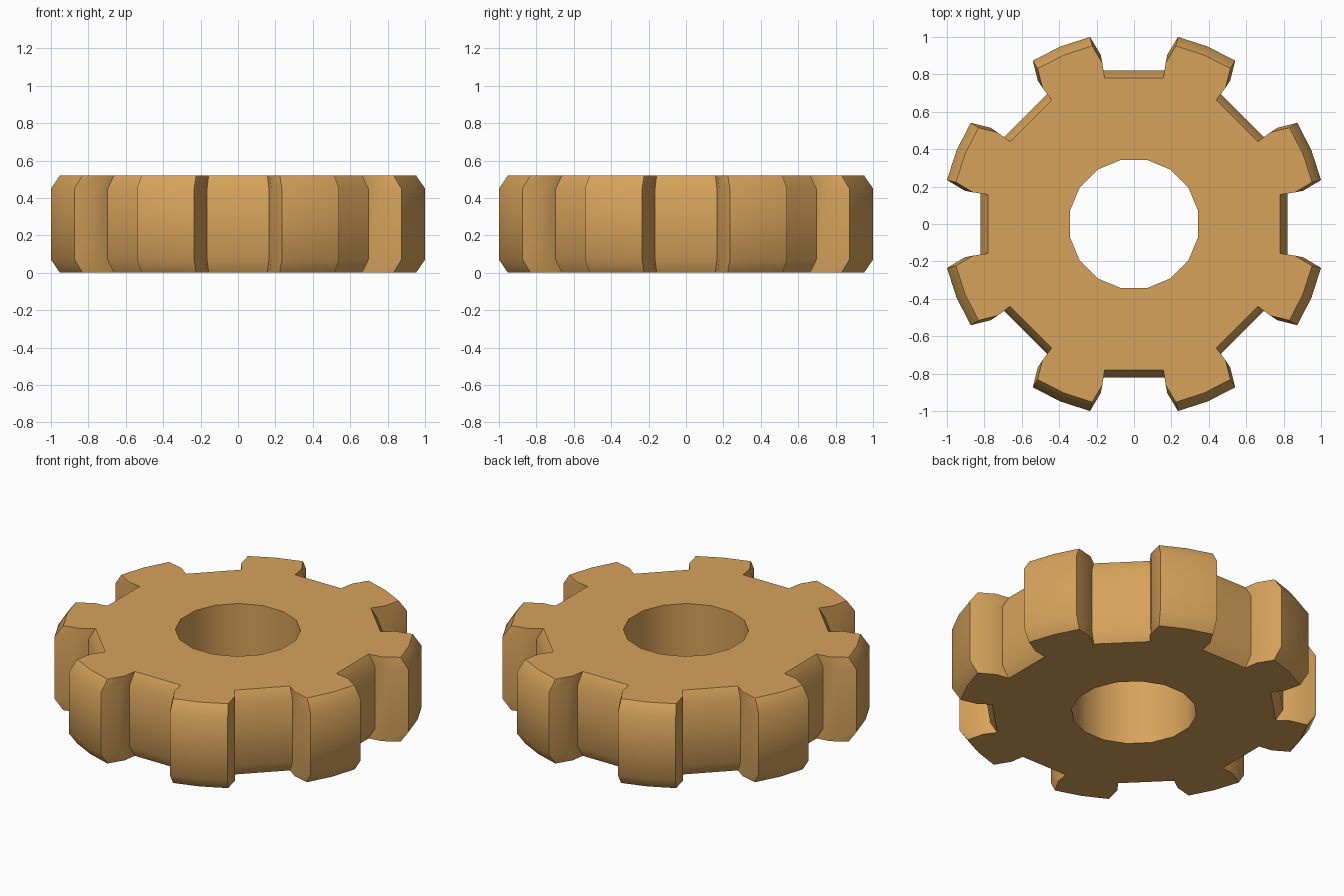
import bpy
import bmesh
from math import cos, sin, pi, radians
from mathutils import Matrix, Vector

cube = bpy.data.objects.get("Cube")
if cube:
    bpy.data.objects.remove(cube, do_unlink=True)

TEETH = 8
HEIGHT = 0.52
BEVEL = 0.07
CAP_SCALE = 0.952
BORE_RADIUS = 0.35
BORE_SIDES = 16

# Material
brass = bpy.data.materials.new("warm tan")
brass.use_nodes = True
color = (0.68, 0.365, 0.105, 1)
brass.diffuse_color = color
brass.node_tree.nodes["Principled BSDF"].inputs["Base Color"].default_value = color

# One gap and one tooth, repeated around the axis
half = [(0.165, 0.82), (0.178, 0.905), (0.235, 1.0)]
tip = Vector(half[-1]).length
sector = [Vector((-x, y)) for x, y in half]
sector.append(Vector((-tip * sin(pi / TEETH), tip * cos(pi / TEETH))))
step = 2 * pi / TEETH
sector = [Vector((x, y)) for x, y in reversed(half)] + sector
outline = [Matrix.Rotation(i * step, 2) @ p for i in range(TEETH) for p in sector]

bore = [Vector((cos(a), sin(a))) * BORE_RADIUS
        for a in ((i + 0.5) * 2 * pi / BORE_SIDES for i in range(BORE_SIDES))]

bm = bmesh.new()


def ring(points, z, scale=1.0):
    """Closed loop of vertices and edges at height z."""
    verts = [bm.verts.new((p.x * scale, p.y * scale, z)) for p in points]
    edges = [bm.edges.new((v, verts[(i + 1) % len(verts)])) for i, v in enumerate(verts)]
    return verts, edges


def wall(a, b):
    """Quads joining two matching loops."""
    n = len(a)
    for i in range(n):
        j = (i + 1) % n
        bm.faces.new((a[i], a[j], b[j], b[i]))


# Toothed rim with chamfered top and bottom
rims = [ring(outline, 0, CAP_SCALE), ring(outline, BEVEL),
        ring(outline, HEIGHT - BEVEL), ring(outline, HEIGHT, CAP_SCALE)]
for lower, upper in zip(rims, rims[1:]):
    wall(lower[0], upper[0])

# Straight through bore
bores = [ring(bore, 0), ring(bore, HEIGHT)]
wall(bores[0][0], bores[1][0])

# Flat caps around the bore
for rim, hole in ((rims[0], bores[0]), (rims[-1], bores[1])):
    bmesh.ops.triangle_fill(bm, edges=rim[1] + hole[1], use_beauty=True)
bmesh.ops.dissolve_degenerate(bm, dist=1e-5, edges=bm.edges)
bmesh.ops.recalc_face_normals(bm, faces=bm.faces)

mesh = bpy.data.meshes.new("gear_wheel")
bm.to_mesh(mesh)
bm.free()
mesh.materials.append(brass)
gear = bpy.data.objects.new("gear_wheel", mesh)
bpy.context.collection.objects.link(gear)

# Soft chamfers and curves, crisp corners
bpy.ops.object.select_all(action='DESELECT')
gear.select_set(True)
bpy.context.view_layer.objects.active = gear
bpy.ops.object.shade_smooth_by_angle(angle=radians(40))
